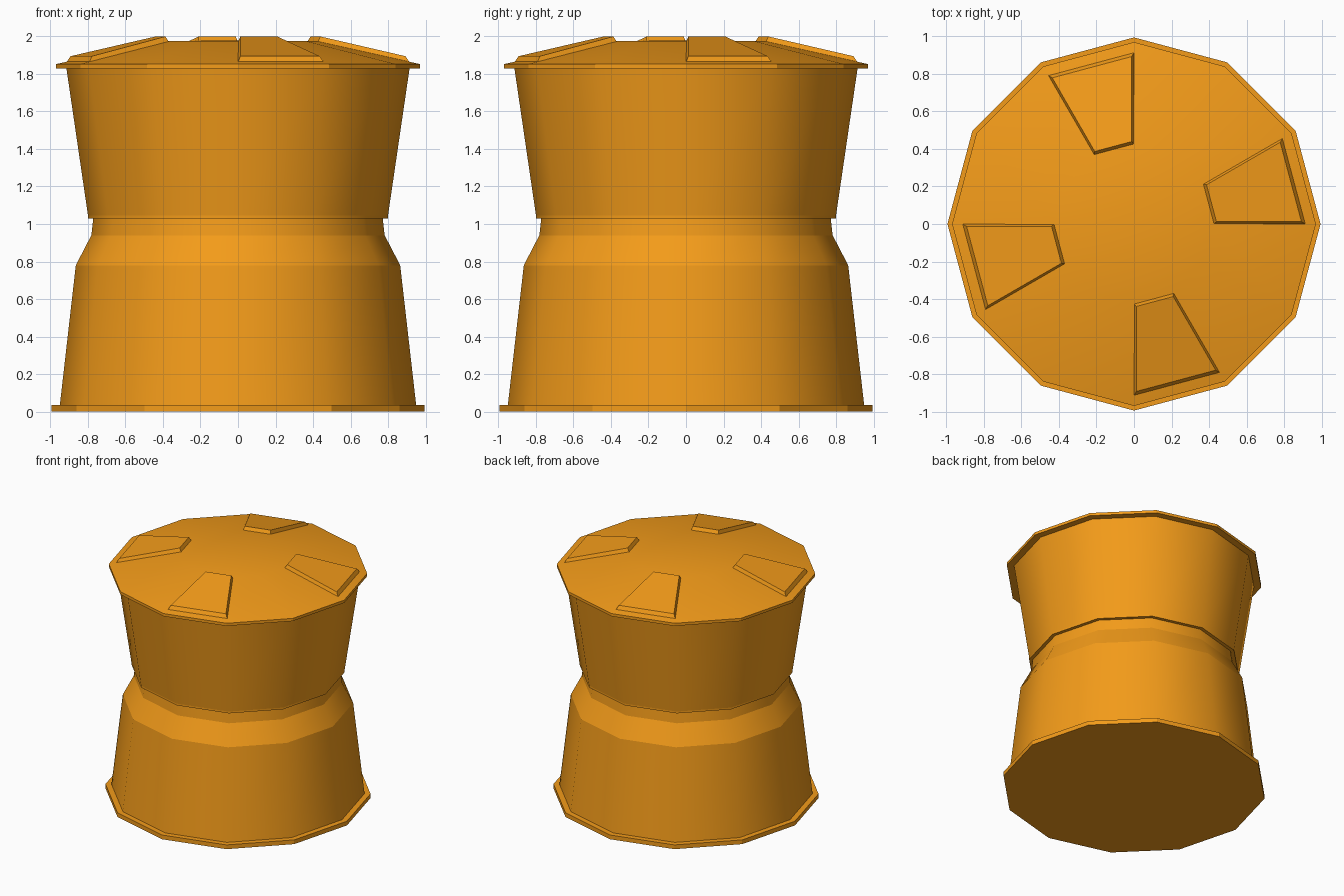
import bpy, bmesh
from math import cos, sin, radians

if "Cube" in bpy.data.objects:
    bpy.data.objects.remove(bpy.data.objects["Cube"])

SIDES = 12
mat = bpy.data.materials.new("orange")
mat.diffuse_color = (0.9, 0.33, 0.01, 1)
mat.use_nodes = True
mat.node_tree.nodes["Principled BSDF"].inputs["Base Color"].default_value = mat.diffuse_color


def finish(name, bm):
    mesh = bpy.data.meshes.new(name)
    bm.to_mesh(mesh)
    bm.free()
    mesh.materials.append(mat)
    obj = bpy.data.objects.new(name, mesh)
    bpy.context.collection.objects.link(obj)
    return obj


def polar(r, deg, z):
    return (r * cos(radians(deg)), r * sin(radians(deg)), z)


def lathe(name, profile, flat=(), soft=()):
    """Spin (r, z) points; rings are sharp unless in soft, bands smooth unless in flat."""
    bm = bmesh.new()
    rings = []
    for r, z in profile:
        if r == 0:
            rings.append([bm.verts.new((0, 0, z))] * SIDES)
        else:
            rings.append([bm.verts.new(polar(r, 360 / SIDES * j, z)) for j in range(SIDES)])
    for i in range(len(rings) - 1):
        a, b = rings[i], rings[i + 1]
        for j in range(SIDES):
            k = (j + 1) % SIDES
            loop = list(dict.fromkeys((a[j], a[k], b[k], b[j])))
            bm.faces.new(loop).smooth = i not in flat
    for i, ring in enumerate(rings):
        if profile[i][0] and i not in soft:
            for j in range(SIDES):
                edge = bm.edges.get((ring[j], ring[(j + 1) % SIDES]))
                edge.smooth = False
    return finish(name, bm)


# Foot plate, flared lower body, neck and upper cup
lathe("foot_plate", [(0, 0), (0.995, 0), (0.995, 0.035), (0.95, 0.035)], flat=(0, 1, 2))
lathe("lower_body", [(0.95, 0.035), (0.865, 0.78), (0.782, 0.94), (0.772, 1.03)])
lathe("upper_cup", [(0.772, 1.03), (0.80, 1.03), (0.80, 1.045), (0.915, 1.83)])

# Lid with a thin rim and a sloped top
lathe("lid", [(0.915, 1.83), (0.97, 1.83), (0.97, 1.853), (0.42, 1.975), (0, 1.98)],
      flat=(0, 1), soft=(3,))


# Raised wedge pads, each following one facet of the lid
def pad(name, start):
    bm = bmesh.new()
    low = [(0.915, 0, 1.863), (0.915, 30, 1.863), (0.425, 30, 1.97), (0.425, 0, 1.97)]
    high = [(0.893, 0.8, 1.895), (0.893, 29.2, 1.895), (0.44, 28.4, 2.0), (0.44, 1.6, 2.0)]
    b = [bm.verts.new(polar(r, start + d, z)) for r, d, z in low]
    t = [bm.verts.new(polar(r, start + d, z)) for r, d, z in high]
    bm.faces.new(t)
    for i in range(4):
        k = (i + 1) % 4
        bm.faces.new((b[i], b[k], t[k], t[i]))
    return finish(name, bm)


for n in range(4):
    pad(f"lid_pad_{n + 1}", 90 * n)
